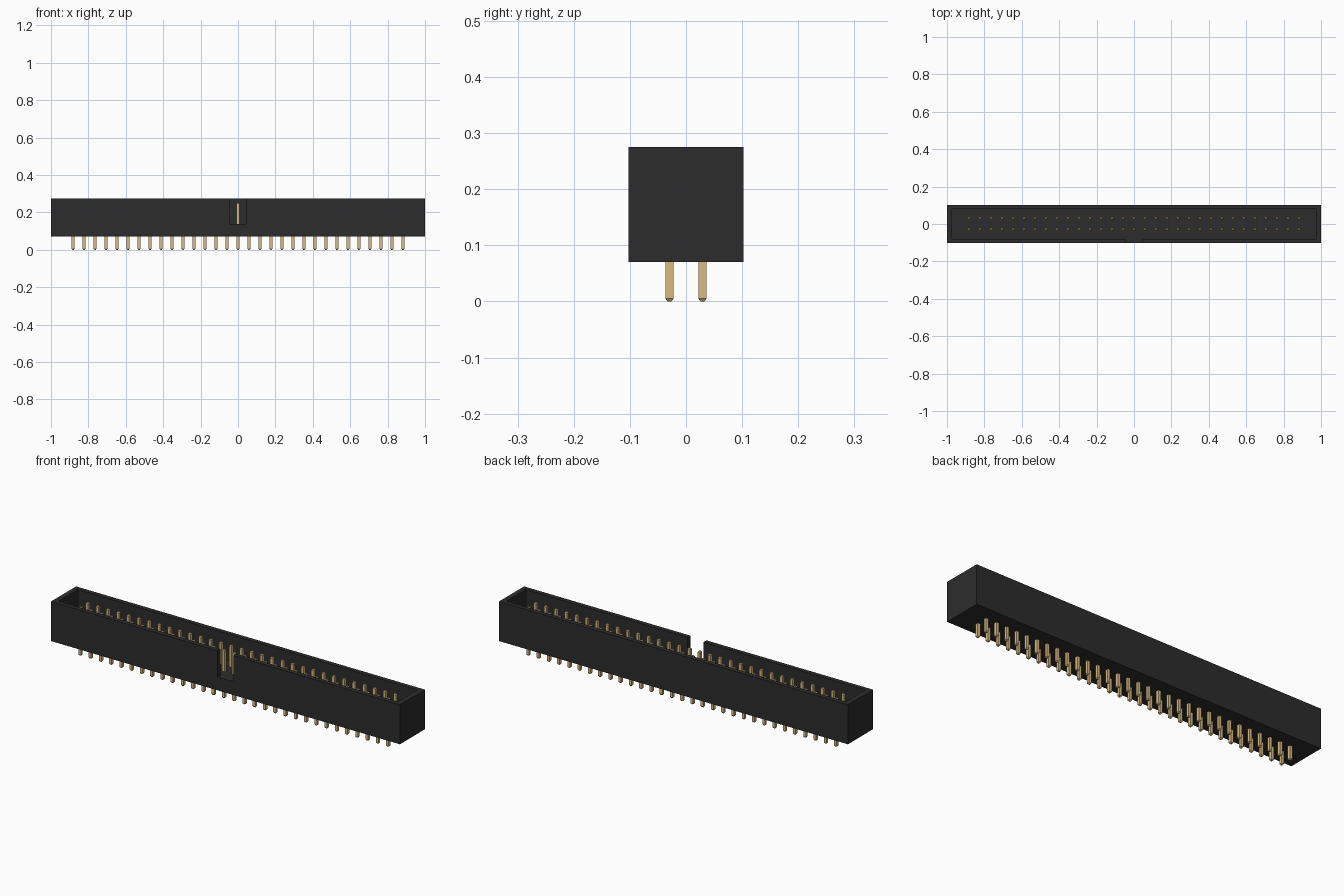
import bpy, bmesh

cube = bpy.data.objects.get("Cube")
if cube:
    bpy.data.objects.remove(cube, do_unlink=True)


def make_material(name, rgb, roughness):
    m = bpy.data.materials.new(name)
    m.use_nodes = True
    m.diffuse_color = (*rgb, 1)
    b = m.node_tree.nodes["Principled BSDF"]
    b.inputs["Base Color"].default_value = (*rgb, 1)
    b.inputs["Roughness"].default_value = roughness
    return m


BLACK = make_material("black plastic", (0.026, 0.0255, 0.0255), 0.6)
GOLD = make_material("pale gold", (0.70, 0.50, 0.21), 0.5)


def make_object(name, bm, material):
    bmesh.ops.recalc_face_normals(bm, faces=bm.faces)
    me = bpy.data.meshes.new(name)
    bm.to_mesh(me)
    bm.free()
    me.materials.append(material)
    ob = bpy.data.objects.new(name, me)
    bpy.context.scene.collection.objects.link(ob)
    return ob


def prism(name, outline, z0, z1, material):
    """Extrude a plan outline from z0 up to z1."""
    bm = bmesh.new()
    face = bm.faces.new([bm.verts.new((x, y, z0)) for x, y in outline])
    ext = bmesh.ops.extrude_face_region(bm, geom=[face])
    top = [v for v in ext["geom"] if isinstance(v, bmesh.types.BMVert)]
    bmesh.ops.translate(bm, verts=top, vec=(0, 0, z1 - z0))
    return make_object(name, bm, material)


# Overall dimensions
HX, HY = 1.0, 0.1025          # half size of the shroud
IX, IY = 0.973, 0.079         # half size of the cavity
BOTTOM, FLOOR, TOP = 0.07, 0.139, 0.275
NOTCH = 0.0455                # half width of the keying slot
COLUMNS, PITCH = 31, 0.0588
PIN_HALF, PIN_TOP, TAPER = 0.0074, 0.252, 0.005

# Shroud: solid block with the cavity and front keying slot cut in one go
shroud = prism("shroud", [(-HX, -HY), (HX, -HY), (HX, HY), (-HX, HY)],
               BOTTOM, TOP, BLACK)
cutter = prism("cavity_cutter",
               [(-IX, -IY), (-NOTCH, -IY), (-NOTCH, -HY - 0.05),
                (NOTCH, -HY - 0.05), (NOTCH, -IY), (IX, -IY),
                (IX, IY), (-IX, IY)], FLOOR, TOP + 0.05, BLACK)
cutter.hide_render = True
mod = shroud.modifiers.new("cavity", 'BOOLEAN')
mod.operation = 'DIFFERENCE'
mod.solver = 'EXACT'
mod.object = cutter
bpy.context.view_layer.objects.active = shroud
bpy.ops.object.modifier_apply(modifier=mod.name)
bpy.data.objects.remove(cutter, do_unlink=True)


def add_pin(bm, x, y):
    """Square pin with a tapered tip at both ends."""
    rings = []
    for z, r in ((0, PIN_HALF * 0.5), (TAPER, PIN_HALF),
                 (PIN_TOP - TAPER, PIN_HALF), (PIN_TOP, PIN_HALF * 0.5)):
        rings.append([bm.verts.new((x + sx * r, y + sy * r, z))
                      for sx, sy in ((-1, -1), (1, -1), (1, 1), (-1, 1))])
    for a, b in zip(rings, rings[1:]):
        for i in range(4):
            j = (i + 1) % 4
            bm.faces.new((a[i], a[j], b[j], b[i]))
    bm.faces.new(rings[0][::-1])
    bm.faces.new(rings[-1])


# Two rows of pins passing through the floor
for name, y in (("front_pin_row", -PITCH / 2), ("back_pin_row", PITCH / 2)):
    bm = bmesh.new()
    for c in range(COLUMNS):
        add_pin(bm, (c - (COLUMNS - 1) / 2) * PITCH, y)
    make_object(name, bm, GOLD)
